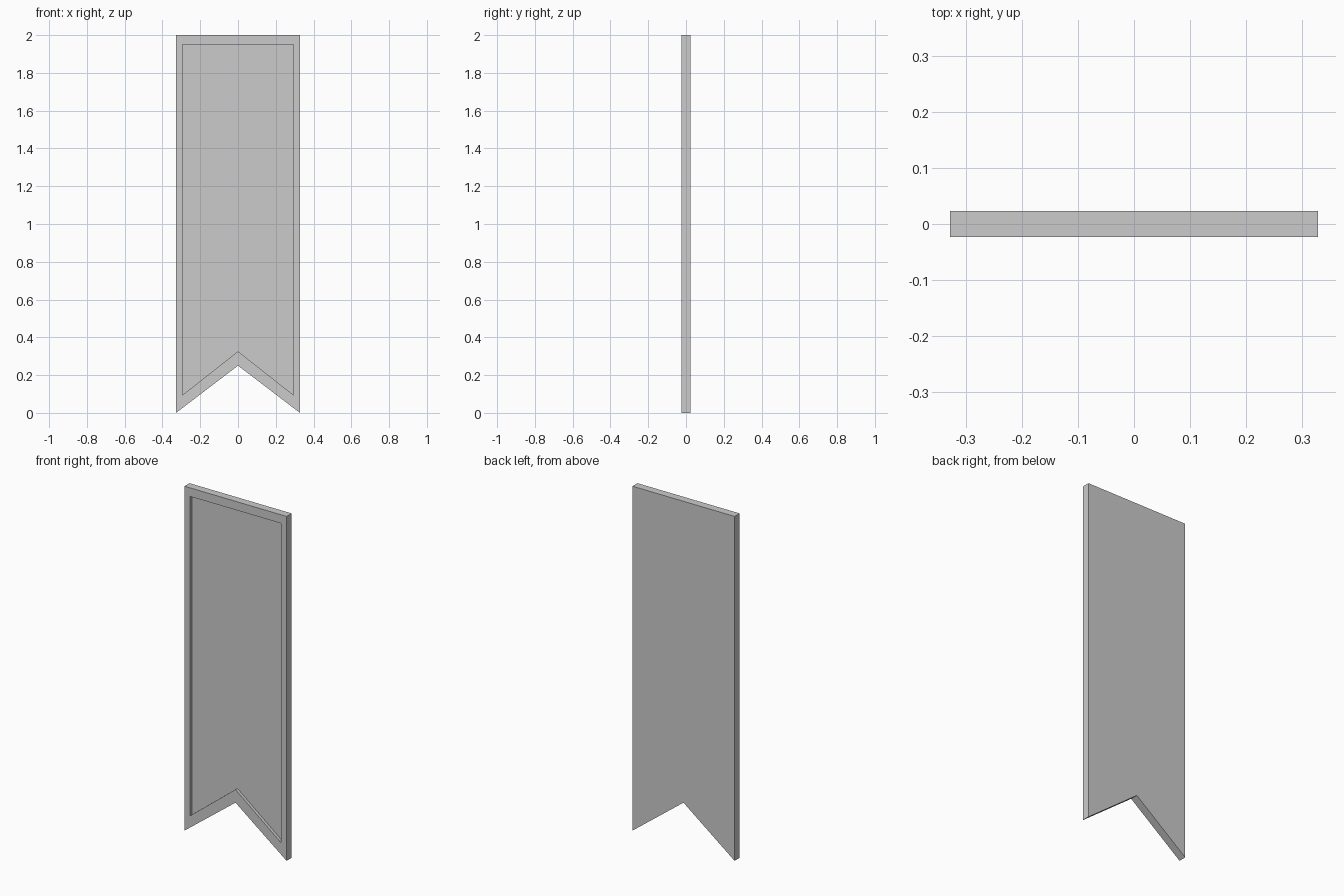
import bpy, bmesh

if "Cube" in bpy.data.objects:
    bpy.data.objects.remove(bpy.data.objects["Cube"])

HALF_Y = 0.023   # half the panel thickness
RECESS = 0.018   # depth of the sunken front field


def pennant(half_w, top, tail, notch):
    """Swallow-tailed outline in the XZ plane, counter-clockwise from the front."""
    return [(-half_w, tail), (0, notch), (half_w, tail), (half_w, top), (0, top), (-half_w, top)]


outer = pennant(0.328, 2.0, 0.0, 0.25)
inner = pennant(0.293, 1.95, 0.095, 0.326)

bm = bmesh.new()


def ring(outline, y):
    return [bm.verts.new((x, y, z)) for x, z in outline]


# Successive loops: back edge, front edge, border lip, recess floor
loops = [ring(outer, HALF_Y), ring(outer, -HALF_Y),
         ring(inner, -HALF_Y), ring(inner, -HALF_Y + RECESS)]
for a, b in zip(loops, loops[1:]):
    for i in range(6):
        j = (i + 1) % 6
        bm.faces.new((a[i], a[j], b[j], b[i]))

# Back and recess floor, each split in two down the middle
for loop in (loops[0], loops[-1]):
    bm.faces.new([loop[i] for i in (0, 1, 4, 5)])
    bm.faces.new([loop[i] for i in (1, 2, 3, 4)])
bmesh.ops.recalc_face_normals(bm, faces=bm.faces)

mesh = bpy.data.meshes.new("hanging_banner")
bm.to_mesh(mesh)
bm.free()
banner = bpy.data.objects.new("hanging_banner", mesh)
bpy.context.collection.objects.link(banner)
